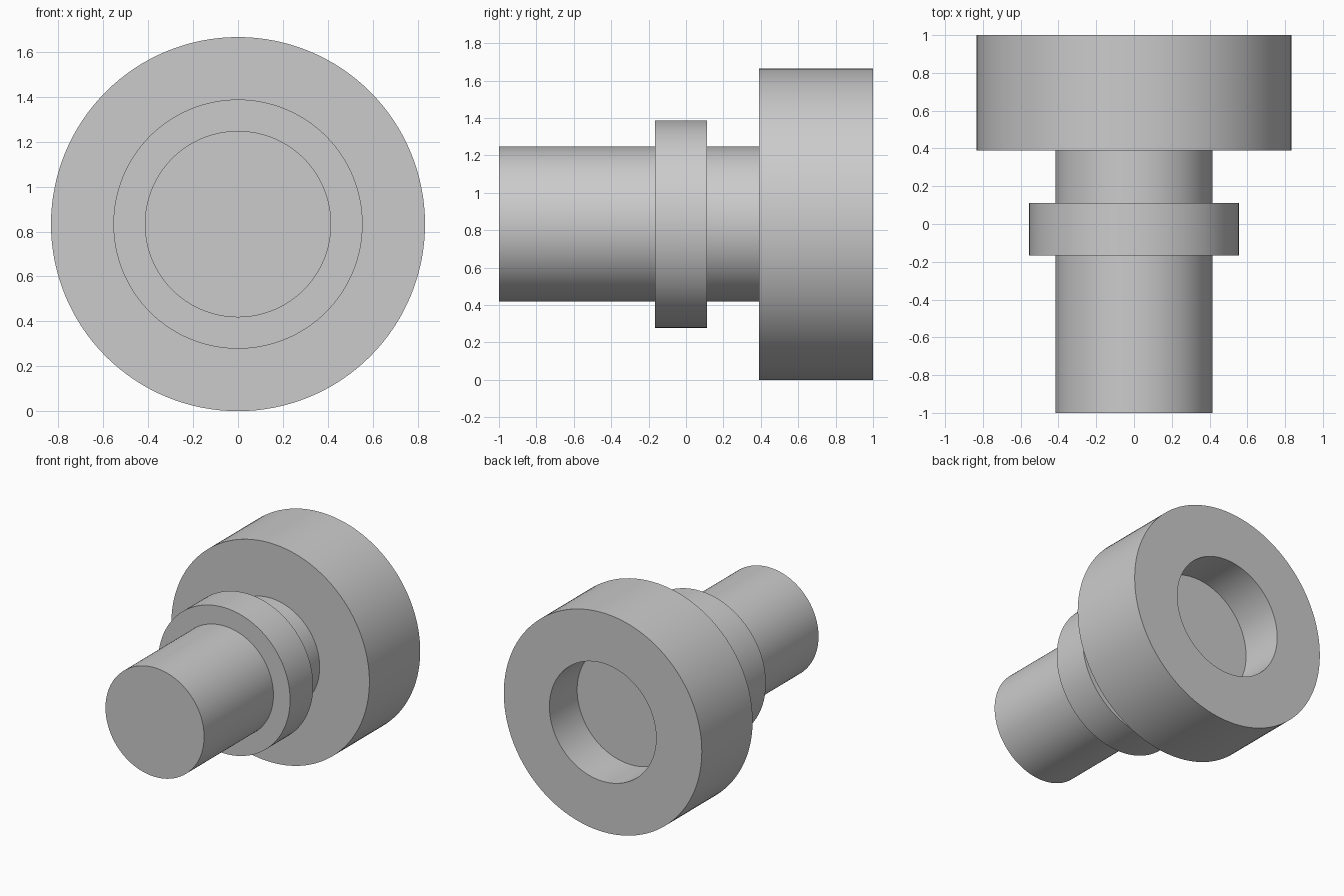
import bpy
import bmesh
import math
from mathutils import Matrix, Vector

SEGMENTS = 128
AXIS_HEIGHT = 0.833

default_cube = bpy.data.objects.get("Cube")
if default_cube:
    bpy.data.objects.remove(default_cube, do_unlink=True)

# Single grey material
grey = bpy.data.materials.new("plain_grey")
grey.use_nodes = True
colour = (0.6, 0.6, 0.6, 1.0)
grey.diffuse_color = colour
grey.node_tree.nodes["Principled BSDF"].inputs["Base Color"].default_value = colour


def lathe(name, profile):
    """Turn a closed (radius, y) profile around the y axis."""
    bm = bmesh.new()
    verts = [bm.verts.new((r, y, 0)) for r, y in profile]
    edges = [bm.edges.new(pair) for pair in zip(verts, verts[1:])]
    bmesh.ops.spin(bm, geom=verts + edges, cent=(0, 0, 0), axis=(0, 1, 0),
                   angle=math.tau, steps=SEGMENTS, use_duplicate=False)
    bmesh.ops.remove_doubles(bm, verts=bm.verts, dist=0.0001)
    # Merge each end fan into one flat disc
    bmesh.ops.dissolve_verts(bm, verts=[v for v in bm.verts
                                        if math.hypot(v.co.x, v.co.z) < 0.001])
    bmesh.ops.recalc_face_normals(bm, faces=bm.faces)
    bm.transform(Matrix.Translation(Vector((0, 0, AXIS_HEIGHT))))
    mesh = bpy.data.meshes.new(name)
    bm.to_mesh(mesh)
    bm.free()
    mesh.materials.append(grey)
    obj = bpy.data.objects.new(name, mesh)
    bpy.context.collection.objects.link(obj)
    bpy.ops.object.select_all(action="DESELECT")
    obj.select_set(True)
    bpy.context.view_layer.objects.active = obj
    bpy.ops.object.shade_smooth_by_angle(angle=math.radians(30))
    return obj


# Shaft radius, collar and bored head, turned as one solid piece
shaft, collar, head, bore = 0.415, 0.555, 0.833, 0.449
collar_front, collar_back = -0.167, 0.111
head_front, bore_floor = 0.389, 0.667

lathe("turned_shaft_with_collar_and_head", [
    (0, -1), (shaft, -1),
    (shaft, collar_front), (collar, collar_front),
    (collar, collar_back), (shaft, collar_back),
    (shaft, head_front), (head, head_front),
    (head, 1), (bore, 1),
    (bore, bore_floor), (0, bore_floor),
])
